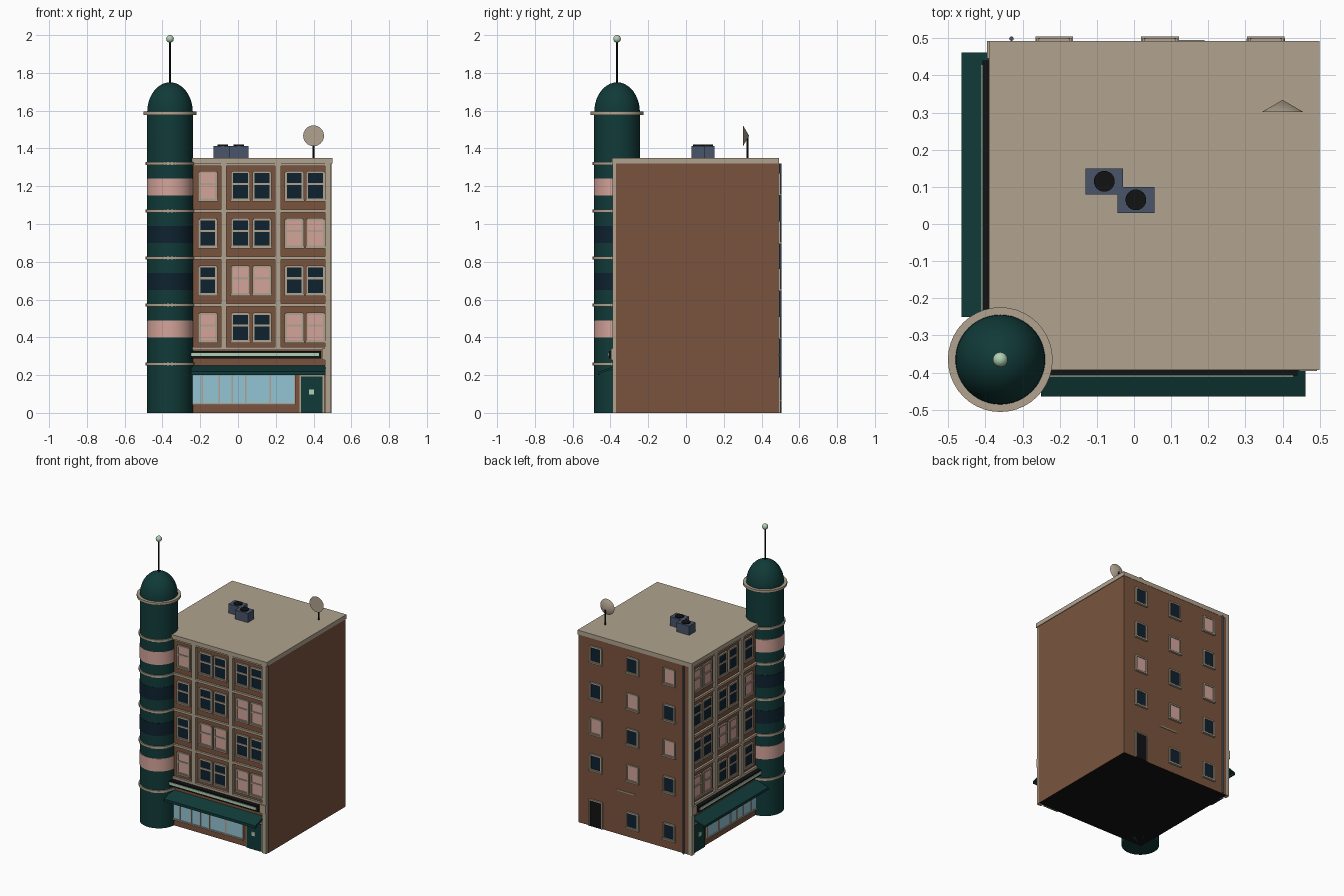
import bpy, bmesh, math
from mathutils import Vector

cube = bpy.data.objects.get("Cube")
if cube:
    bpy.data.objects.remove(cube)


def material(name, rgb):
    m = bpy.data.materials.new(name)
    m.use_nodes = True
    lin = [((c / 255 + 0.055) / 1.055) ** 2.4 if c > 10 else c / 3295 for c in rgb] + [1]
    m.diffuse_color = lin
    m.node_tree.nodes["Principled BSDF"].inputs["Base Color"].default_value = lin
    return m


BRICK = material("brick brown", (122, 84, 62))
TAN = material("stone tan", (177, 163, 143))
TEAL = material("dark teal", (16, 58, 56))
NAVY = material("night glass", (14, 34, 48))
PINK = material("lit pink glass", (212, 164, 154))
BLUE = material("shop glass blue", (146, 196, 212))
MINT = material("pale green", (176, 208, 180))
SLATE = material("slate blue", (72, 85, 106))
BLACK = material("near black", (18, 18, 20))

parts = {}


def box(name, mat, lo, hi):
    """Queue a box; boxes sharing a name and material form one object."""
    parts.setdefault((name, mat), []).append((Vector(lo), Vector(hi)))


def finish(name, bm, mats):
    mesh = bpy.data.meshes.new(name)
    bmesh.ops.recalc_face_normals(bm, faces=bm.faces[:])
    bm.to_mesh(mesh)
    bm.free()
    for m in mats:
        mesh.materials.append(m)
    ob = bpy.data.objects.new(name, mesh)
    bpy.context.collection.objects.link(ob)
    return ob


def lathe(name, mat, profile, at, tilt=0.0, steps=40):
    """Spin a radius/height profile about the vertical axis."""
    bm = bmesh.new()
    vs = [bm.verts.new((r, 0, z)) for r, z in profile]
    es = [bm.edges.new(p) for p in zip(vs, vs[1:])]
    bmesh.ops.spin(bm, geom=vs + es, cent=(0, 0, 0), axis=(0, 0, 1),
                   angle=math.tau, steps=steps)
    bmesh.ops.remove_doubles(bm, verts=bm.verts[:], dist=0.0001)
    ob = finish(name, bm, [mat])
    ob.location = at
    ob.rotation_euler.x = tilt
    bpy.ops.object.select_all(action='DESELECT')
    bpy.context.view_layer.objects.active = ob
    ob.select_set(True)
    bpy.ops.object.shade_smooth_by_angle(angle=math.radians(35))
    return ob


def rod(name, mat, r, z0, z1, x, y, steps=40):
    return lathe(name, mat, [(0, z0), (r, z0), (r, z1), (0, z1)], (x, y, 0), steps=steps)


# Street facades: u runs along the wall, d is the distance out of it
WALL = -0.37


def facade(side, name, mat, u, d, z):
    a, b = WALL - d[1], WALL - d[0]
    if side == "front":
        box(side + "_" + name, mat, (u[0], a, z[0]), (u[1], b, z[1]))
    else:
        box(side + "_" + name, mat, (a, u[0], z[0]), (b, u[1], z[1]))


def window(put, u, z, w, h, glass, t=0.011, bar=None):
    """Pane, four frame bars, sill and an optional cross bar."""
    put("lit_panes" if glass is PINK else "dark_panes", glass,
        (u - w / 2, u + w / 2), (-0.005, 0.004), (z, z + h))
    for s in (-1, 1):
        c = u + s * w / 2
        put("window_frames", TAN, (c - t / 2, c + t / 2), (-0.005, 0.011), (z, z + h))
    for c in [z, z + h] + ([z + bar * h] if bar else []):
        put("window_frames", TAN, (u - w / 2, u + w / 2), (-0.005, 0.010), (c - t / 2, c + t / 2))
    put("window_sills", TAN, (u - w / 2 - 0.008, u + w / 2 + 0.008), (-0.005, 0.015), (z - 0.010, z))


BAYS = [(-0.16,), (0.013, 0.127), (0.298, 0.41)]
FLOORS = [0.38, 0.63, 0.88, 1.13]
LIT = {"front": {(0, 0), (0, 2), (1, 1), (2, 2), (3, 0)},
       "left": {(0, 2), (1, 1), (2, 0), (3, 2)}}
START = -0.25

for side in ("front", "left"):
    def put(name, mat, u, d, z, side=side):
        facade(side, name, mat, u, d, z)

    # Upper windows
    for f, z in enumerate(FLOORS):
        for b, bay in enumerate(BAYS):
            for u in bay:
                window(put, u, z, 0.09, 0.145, PINK if (f, b) in LIT[side] else NAVY, bar=0.57)

    # Pilasters, floor bands and corner pier
    for u in (-0.076, 0.212):
        put("pilasters", TAN, (u - 0.015, u + 0.015), (-0.01, 0.016), (0.34, 1.32))
    for z in (0.34, 0.57, 0.82, 1.07, 1.315):
        put("floor_bands", TAN, (START, 0.47), (-0.01, 0.014), (z - 0.008, z + 0.008))
    put("corner_pier", TAN, (0.46, 0.492), (-0.005, 0.02), (0, 1.32))
    put("pier_block", TAN, (0.445, 0.492), (-0.005, 0.026), (0.28, 0.34))

    # Blank shop sign
    put("sign_board", BLACK, (START, 0.44), (0, 0.038), (0.288, 0.328))
    put("sign_strip", MINT, (START, 0.43), (0.03, 0.042), (0.3, 0.318))

    # Shop window and door
    put("shop_glass", BLUE, (START, 0.3), (-0.005, 0.005), (0.05, 0.205))
    for u in (-0.19, -0.1, -0.03, 0.04, 0.17, 0.3):
        put("shop_mullions", TAN, (u - 0.004, u + 0.004), (0, 0.009), (0.05, 0.205))
    put("shop_sill", TAN, (START, 0.304), (0, 0.012), (0.043, 0.052))
    put("door_frame", TAN, (0.325, 0.455), (-0.005, 0.005), (0, 0.2))
    put("door", TEAL, (0.333, 0.447), (0, 0.01), (0, 0.192))
    put("door_light", MINT, (0.375, 0.403), (0.005, 0.014), (0.097, 0.125))

    # Sloped awning: a section extruded along the wall
    bm = bmesh.new()
    section = [(0, 0.25), (0.095, 0.218), (0.095, 0.2), (0.085, 0.2), (0.085, 0.212), (0, 0.235)]
    pts = [(START, WALL - d, z) if side == "front" else (WALL - d, START, z) for d, z in section]
    face = bm.faces.new([bm.verts.new(p) for p in pts])
    ext = bmesh.ops.extrude_face_region(bm, geom=[face])["geom"]
    run = 0.462 - START
    bmesh.ops.translate(bm, vec=(run, 0, 0) if side == "front" else (0, run, 0),
                        verts=[v for v in ext if isinstance(v, bmesh.types.BMVert)])
    finish(side + "_awning", bm, [TEAL])


# Back wall windows and service door
def back(name, mat, u, d, z):
    box("back_" + name, mat, (u[0], 0.49 + d[0], z[0]), (u[1], 0.49 + d[1], z[1]))


BACK_LIT = {(0.355, 2), (0.07, 1), (0.07, 3), (-0.215, 2), (-0.215, 4)}
for u in (0.355, 0.07, -0.215):
    for row, z in enumerate((0.07, 0.4, 0.655, 0.905, 1.16)):
        if row == 0 and u > 0.3:
            back("door", BLACK, (u - 0.045, u + 0.045), (-0.005, 0.005), (0, 0.185))
            for s in (-1, 1):
                back("door_frame", TAN, (u + s * 0.048 - 0.004, u + s * 0.048 + 0.004), (0, 0.01), (0, 0.19))
            back("door_frame", TAN, (u - 0.05, u + 0.05), (0, 0.01), (0.182, 0.19))
            continue
        window(back, u, z, 0.085, 0.105, PINK if (u, row) in BACK_LIT else NAVY, t=0.01)
back("trim_strip", TAN, (0.055, 0.19), (0, 0.005), (0.305, 0.313))

# Roof slab and cooling units
box("roof_slab", TAN, (-0.39, -0.393, 1.32), (0.499, 0.492, 1.35))
for x, y in ((-0.08, 0.115), (0.005, 0.065)):
    box("cooling_units", SLATE, (x - 0.05, y - 0.035, 1.35), (x + 0.05, y + 0.035, 1.414))
    rod("cooling_fan", BLACK, 0.028, 1.41, 1.42, x, y, 24)

# Turn the queued boxes into objects
for (name, mat), boxes in parts.items():
    bm = bmesh.new()
    for lo, hi in boxes:
        vs = bmesh.ops.create_cube(bm, size=1)["verts"]
        bmesh.ops.scale(bm, vec=hi - lo, verts=vs)
        bmesh.ops.translate(bm, vec=(lo + hi) / 2, verts=vs)
    finish(name, bm, [mat])

# Brick body with a dark underside
bm = bmesh.new()
bmesh.ops.create_cube(bm, size=1)
bmesh.ops.scale(bm, vec=(0.865, 0.86, 1.33), verts=bm.verts[:])
bmesh.ops.translate(bm, vec=(0.0625, 0.06, 0.665), verts=bm.verts[:])
bm.normal_update()
for f in bm.faces:
    f.material_index = 1 if f.normal.z < -0.5 else 0
finish("brick_body", bm, [BRICK, BLACK])

# Round corner tower with dome, rings and window bands
TX, TY = -0.36, -0.365
dome = [(0.121 * math.cos(a), 1.59 + 0.16 * math.sin(a))
        for a in (i * math.pi / 20 for i in range(10))]
lathe("tower", TEAL, [(0, 0), (0.121, 0)] + dome + [(0, 1.75)], (TX, TY, 0), steps=48)
for z in (0.26, 0.57, 0.82, 1.07, 1.32):
    rod("tower_ring", TAN, 0.129, z - 0.008, z + 0.008, TX, TY)
rod("tower_crown_ring", TAN, 0.141, 1.578, 1.595, TX, TY)
for z, mat in zip((0.4, 0.65, 0.9, 1.15), (PINK, NAVY, NAVY, PINK)):
    rod("tower_window_band", mat, 0.123, z, z + 0.09, TX, TY, 48)
rod("tower_mast", BLACK, 0.005, 1.74, 1.97, TX, TY, 12)
ball = [(0.02 * math.sin(i * math.pi / 12), -0.02 * math.cos(i * math.pi / 12)) for i in range(13)]
lathe("mast_ball", MINT, ball, (TX, TY, 1.98), steps=24)

# Rooftop dish on a post, and the drain pipe
lathe("dish", TAN, [(0, 0), (0.055, 0), (0, 0.032)], (0.4, 0.302, 1.467), tilt=-math.pi / 2, steps=32)
rod("dish_post", BLACK, 0.005, 1.34, 1.467, 0.4, 0.325, 12)
rod("drain_pipe", SLATE, 0.006, 0, 1.32, -0.33, 0.499, 12)
